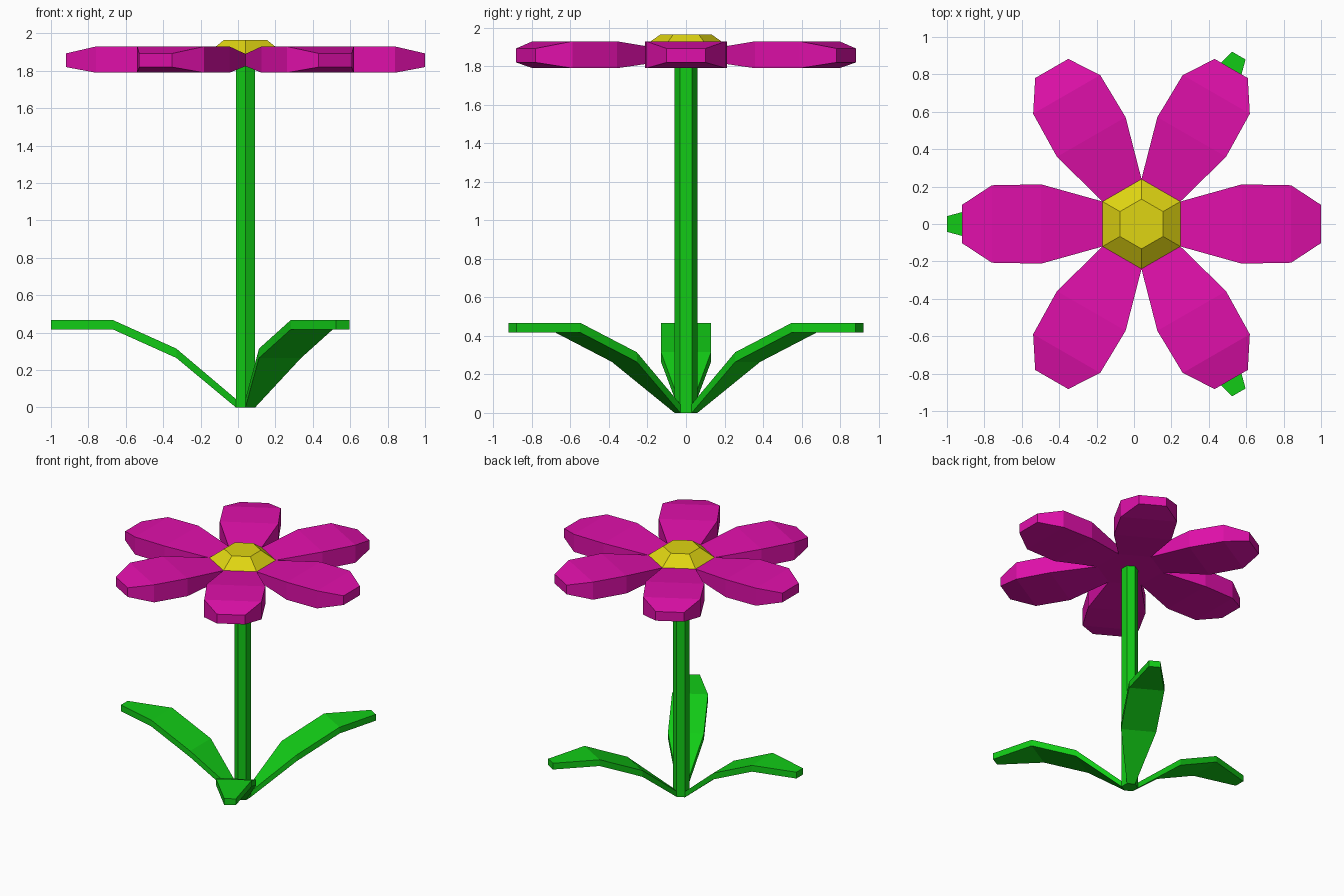
import bpy, bmesh
from math import radians, pi
from mathutils import Matrix

if "Cube" in bpy.data.objects:
    bpy.data.objects.remove(bpy.data.objects["Cube"])

CX = 0.04  # flower axis


def material(name, rgb):
    m = bpy.data.materials.new(name)
    m.diffuse_color = (*rgb, 1)
    m.use_nodes = True
    m.node_tree.nodes["Principled BSDF"].inputs["Base Color"].default_value = m.diffuse_color
    return m


GREEN = material("green", (0.006, 0.60, 0.008))
PINK = material("magenta", (0.74, 0.005, 0.40))
YELLOW = material("yellow", (0.74, 0.66, 0.006))


def finish(bm, name, mat, angle=0):
    bmesh.ops.recalc_face_normals(bm, faces=bm.faces)
    me = bpy.data.meshes.new(name)
    bm.to_mesh(me)
    bm.free()
    me.materials.append(mat)
    ob = bpy.data.objects.new(name, me)
    ob.matrix_world = Matrix.Translation((CX, 0, 0)) @ Matrix.Rotation(radians(angle), 4, 'Z')
    bpy.context.collection.objects.link(ob)


def hex_prism(name, mat, r_low, r_high, z0, z1):
    bm = bmesh.new()
    bmesh.ops.create_cone(bm, cap_ends=True, segments=6, radius1=r_low, radius2=r_high,
                          depth=z1 - z0, matrix=Matrix.Translation((0, 0, (z0 + z1) / 2)))
    # corners point along y
    if abs(max(v.co.x for v in bm.verts) - max(r_low, r_high)) < 1e-4:
        bmesh.ops.rotate(bm, verts=bm.verts, matrix=Matrix.Rotation(pi / 6, 3, 'Z'))
    finish(bm, name, mat)


def blade(name, mat, stations, angle):
    """Loft rectangles along x; each station is (distance, half width, bottom, top)."""
    bm = bmesh.new()
    rings = [[bm.verts.new(p) for p in ((d, -w, lo), (d, w, lo), (d, w, hi), (d, -w, hi))]
             for d, w, lo, hi in stations]
    for a, b in zip(rings, rings[1:]):
        for i in range(4):
            j = (i + 1) % 4
            bm.faces.new((a[i], a[j], b[j], b[i]))
    bm.faces.new(rings[0])
    bm.faces.new(rings[-1])
    finish(bm, name, mat, angle)


# Stem and flower head
hex_prism("stem", GREEN, 0.06, 0.06, 0, 1.85)
hex_prism("flower_base", PINK, 0.24, 0.24, 1.825, 1.89)
hex_prism("flower_centre", YELLOW, 0.24, 0.133, 1.89, 1.965)

# Six petals, swelling in the middle and tapering at the tip
PETAL = [(0.207, 0.12, 1.825, 1.89), (0.537, 0.212, 1.79, 1.93),
         (0.80, 0.207, 1.79, 1.93), (0.96, 0.102, 1.82, 1.893)]
for i in range(6):
    blade(f"petal_{i + 1}", PINK, PETAL, 60 * i)

# Three arching leaves at the foot
LEAF = [(0.051, 0.03, 0, 0.045), (0.37, 0.13, 0.265, 0.315),
        (0.71, 0.13, 0.418, 0.468), (1.04, 0.042, 0.418, 0.468)]
for i in range(3):
    blade(f"leaf_{i + 1}", GREEN, LEAF, 60 + 120 * i)
